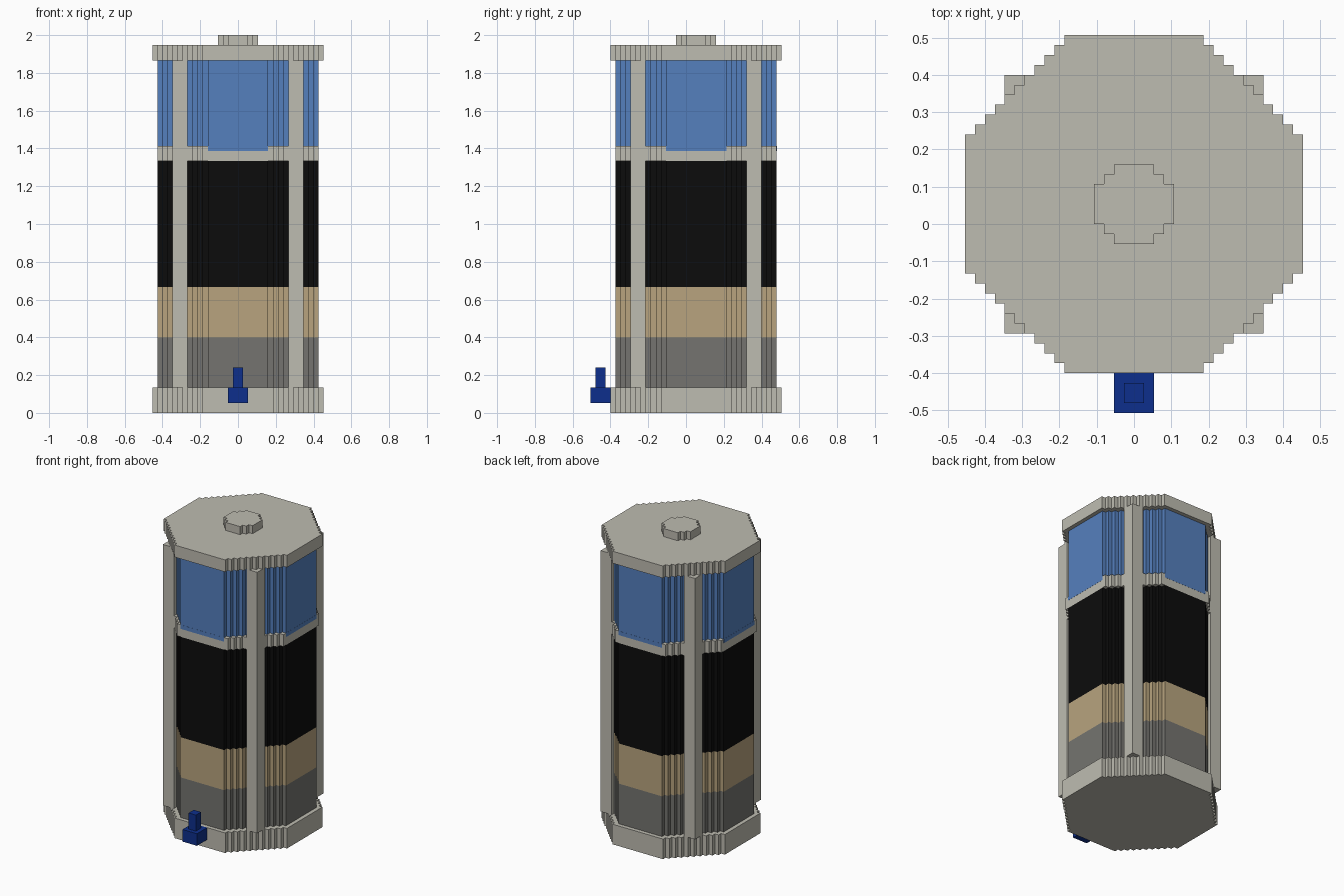
import bpy, bmesh

if "Cube" in bpy.data.objects:
    bpy.data.objects.remove(bpy.data.objects["Cube"])

U = 2 / 75          # block size: the model is 75 blocks tall
CY = 2              # vessel axis sits two blocks behind the origin


def material(name, rgb):
    def lin(c):
        c /= 255
        return c / 12.92 if c <= 0.04045 else ((c + 0.055) / 1.055) ** 2.4
    m = bpy.data.materials.new(name)
    m.diffuse_color = (*[lin(c) for c in rgb], 1)
    m.use_nodes = True
    m.node_tree.nodes["Principled BSDF"].inputs["Base Color"].default_value = m.diffuse_color
    return m


SHELL = material("pale grey shell", (190, 188, 177))
WATER = material("water blue", (85, 128, 190))
COAL = material("charcoal black", (12, 12, 12))
SAND = material("sand tan", (184, 164, 126))
GRAVEL = material("gravel grey", (117, 116, 112))
TAP = material("tap dark blue", (13, 47, 140))


def prism(name, outline, z0, z1, mat):
    """Extrude a plan outline (in blocks, counter-clockwise) from z0 to z1."""
    bm = bmesh.new()
    face = bm.faces.new([bm.verts.new((x * U, y * U, z0 * U)) for x, y in outline])
    ext = bmesh.ops.extrude_face_region(bm, geom=[face])
    top = [v for v in ext["geom"] if isinstance(v, bmesh.types.BMVert)]
    bmesh.ops.translate(bm, verts=top, vec=(0, 0, (z1 - z0) * U))
    bmesh.ops.recalc_face_normals(bm, faces=bm.faces)
    me = bpy.data.meshes.new(name)
    bm.to_mesh(me)
    bm.free()
    me.materials.append(mat)
    ob = bpy.data.objects.new(name, me)
    bpy.context.collection.objects.link(ob)
    return ob


def box(name, x0, x1, y0, y1, z0, z1, mat):
    return prism(name, [(x0, y0), (x1, y0), (x1, y1), (x0, y1)], z0, z1, mat)


def stepped_octagon(r, flat):
    """Octagon of half width r whose diagonals are one-block stairs."""
    quarter = []
    for k in range(r - flat + 1):
        quarter.append((r - k, flat + k))
        if k < r - flat:
            quarter.append((r - k - 1, flat + k))
    pts = []
    for _ in range(4):
        pts += quarter
        quarter = [(-y, x) for x, y in quarter]
    return [(x, y + CY) for x, y in pts]


# base, filter layers, divider ring, water chamber, lid and knob
for name, r, flat, z0, z1, mat in (
        ("base", 17, 7, 0, 5, SHELL),
        ("gravel_layer", 16, 6, 5, 15, GRAVEL),
        ("sand_layer", 16, 6, 15, 25, SAND),
        ("charcoal_layer", 16, 6, 25, 50, COAL),
        ("divider_ring", 16, 7, 50, 53, SHELL),
        ("water_chamber", 16, 6, 53, 70, WATER),
        ("lid", 17, 7, 70, 73, SHELL),
        ("lid_knob", 4, 2, 73, 75, SHELL)):
    # the stair cells run inward, so each flat ends exactly at its corner
    prism(name, stepped_octagon(r, flat), z0, z1, mat)

# thin water plates lapping over the ring on the four flat sides
T = 0.03
for s, side in ((-1, "a"), (1, "b")):
    lo, hi = sorted((s * 16, s * (16 + T)))
    box("water_lip_y_" + side, -6, 6, lo + CY, hi + CY, 52, 53, WATER)
    box("water_lip_x_" + side, lo, hi, CY - 6, CY + 6, 52, 53, WATER)

# four corner posts
for sx in (-1, 1):
    for sy in (-1, 1):
        x0, x1 = sorted((sx * 10, sx * 13))
        y0, y1 = sorted((sy * 10, sy * 13))
        box("corner_post", x0, x1, y0 + CY, y1 + CY, 5, 70, SHELL)

# tap at the front
box("tap_spout", -2, 2, -19, -15, 2, 5, TAP)
box("tap_handle", -1, 1, -18, -16, 5, 9, TAP)
